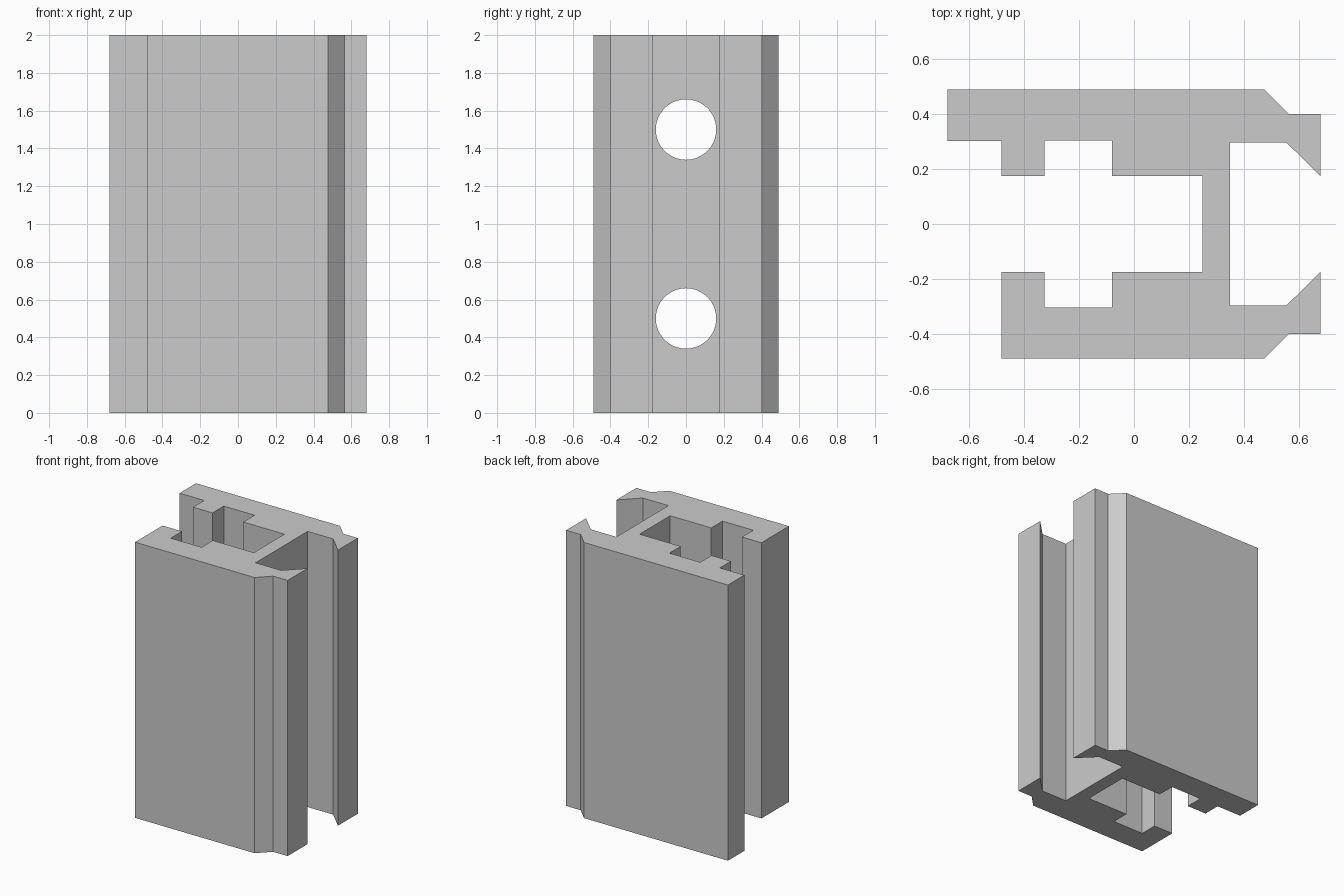
import bpy
import bmesh
import math

default_cube = bpy.data.objects.get("Cube")
if default_cube:
    bpy.data.objects.remove(default_cube, do_unlink=True)

HEIGHT = 2.0
WEB_INNER, WEB_OUTER = 0.25, 0.35
HOLE_RADIUS = 0.16
HOLE_HEIGHTS = (0.5, 1.5)


def make_material(name, grey):
    material = bpy.data.materials.new(name)
    material.use_nodes = True
    colour = (grey, grey, grey, 1.0)
    material.diffuse_color = colour
    material.node_tree.nodes["Principled BSDF"].inputs["Base Color"].default_value = colour
    return material


def wall_outline(end_points):
    """One side wall, from the inner web face around to the outer web face."""
    channel = [(WEB_INNER, 0.175), (-0.08, 0.175), (-0.08, 0.304),
               (-0.327, 0.304), (-0.327, 0.175), (-0.483, 0.175)]
    hooked_lip = [(0.476, 0.49), (0.564, 0.402), (0.68, 0.402),
                  (0.68, 0.174), (0.555, 0.298), (WEB_OUTER, 0.298)]
    return channel + end_points + hooked_lip


def extrude_profile(name, outline, height, material):
    mesh = bpy.data.meshes.new(name)
    bm = bmesh.new()
    base = bm.faces.new([bm.verts.new((x, y, 0)) for x, y in outline])
    extruded = bmesh.ops.extrude_face_region(bm, geom=[base], use_keep_orig=True)
    top = [item for item in extruded["geom"] if isinstance(item, bmesh.types.BMVert)]
    bmesh.ops.translate(bm, verts=top, vec=(0, 0, height))
    bmesh.ops.recalc_face_normals(bm, faces=bm.faces)
    bm.to_mesh(mesh)
    bm.free()
    mesh.materials.append(material)
    obj = bpy.data.objects.new(name, mesh)
    bpy.context.collection.objects.link(obj)
    return obj


def drill(target, location, radius, depth):
    bpy.ops.mesh.primitive_cylinder_add(vertices=64, radius=radius, depth=depth,
                                        location=location,
                                        rotation=(0, math.pi / 2, 0))
    cutter = bpy.context.object
    cutter.name = "hole_cutter"
    cutter.hide_render = True
    cutter.data.materials.append(target.data.materials[0])
    cut = target.modifiers.new("hole", "BOOLEAN")
    cut.operation = "DIFFERENCE"
    cut.solver = "EXACT"
    cut.object = cutter
    bpy.context.view_layer.objects.active = target
    bpy.ops.object.modifier_apply(modifier=cut.name)
    bpy.data.objects.remove(cutter, do_unlink=True)


grey_metal = make_material("grey metal", 0.6)

# Extruded channel: the back wall carries a longer flange than the front wall
back_wall = wall_outline([(-0.483, 0.302), (-0.68, 0.302), (-0.68, 0.49)])
front_wall = wall_outline([(-0.483, 0.49)])
profile = back_wall + [(x, -y) for x, y in reversed(front_wall)]
channel = extrude_profile("channel_body", profile, HEIGHT, grey_metal)

# Round holes through the web
for z in HOLE_HEIGHTS:
    drill(channel, ((WEB_INNER + WEB_OUTER) / 2, 0, z), HOLE_RADIUS, 0.2)

# Flat outside, smooth inside the holes
bpy.ops.object.select_all(action="DESELECT")
channel.select_set(True)
bpy.context.view_layer.objects.active = channel
bpy.ops.object.shade_smooth_by_angle(angle=math.radians(30))
